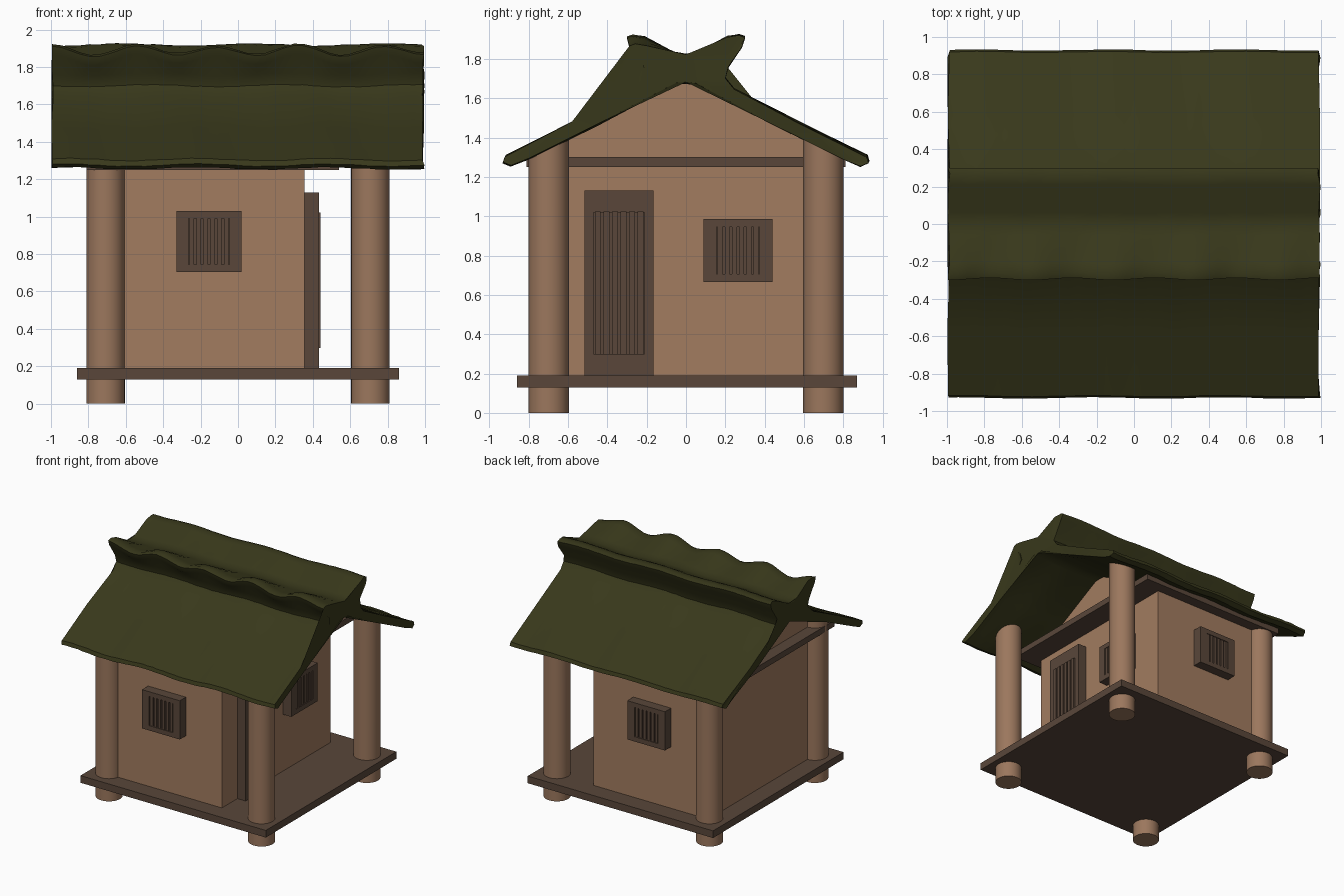
import bpy, bmesh, math, random
from mathutils import Matrix, Vector

if "Cube" in bpy.data.objects:
    bpy.data.objects.remove(bpy.data.objects["Cube"])

random.seed(4)


def material(name, rgb):
    m = bpy.data.materials.new(name)
    m.diffuse_color = (*rgb, 1)
    m.use_nodes = True
    m.node_tree.nodes["Principled BSDF"].inputs["Base Color"].default_value = m.diffuse_color
    return m


WALL = material("clay", (0.36, 0.20, 0.115))
POST = material("post_wood", (0.33, 0.185, 0.11))
DARK = material("dark_wood", (0.10, 0.062, 0.042))
THATCH = material("thatch", (0.040, 0.040, 0.011))


def finish(name, bm, mat, smooth=None):
    bmesh.ops.recalc_face_normals(bm, faces=bm.faces)
    me = bpy.data.meshes.new(name)
    bm.to_mesh(me)
    bm.free()
    me.materials.append(mat)
    ob = bpy.data.objects.new(name, me)
    bpy.context.collection.objects.link(ob)
    if smooth:
        bpy.ops.object.select_all(action='DESELECT')
        bpy.context.view_layer.objects.active = ob
        ob.select_set(True)
        bpy.ops.object.shade_smooth_by_angle(angle=math.radians(smooth))
    return ob


def add_box(bm, lo, hi):
    lo, hi = Vector(lo), Vector(hi)
    mat = Matrix.Translation((lo + hi) / 2) @ Matrix.Diagonal((*(hi - lo), 1))
    return bmesh.ops.create_cube(bm, size=1, matrix=mat)["verts"]


def box(name, lo, hi, mat):
    bm = bmesh.new()
    add_box(bm, lo, hi)
    return finish(name, bm, mat)


def loft(bm, rings):
    """Skin a list of closed rings and cap both ends."""
    vs = [[bm.verts.new(p) for p in r] for r in rings]
    n = len(vs[0])
    for a, b in zip(vs, vs[1:]):
        for i in range(n):
            j = (i + 1) % n
            bm.faces.new((a[i], a[j], b[j], b[i]))
    bm.faces.new(vs[0])
    bm.faces.new(vs[-1])


def slatted_panel(name, u, w, z0, z1, inset, bars, bar_out, wall, angle):
    """Framed panel with a recessed middle and vertical bars, facing -y before rotation."""
    thick, recess, iz = 0.08, 0.025, inset[1]
    bm = bmesh.new()
    add_box(bm, (u - w / 2, -wall - thick, z0), (u + w / 2, -wall + 0.01, z1))
    front = min(bm.faces, key=lambda f: f.calc_center_median().y)
    a, b = u - w / 2 + inset[0], u + w / 2 - inset[0]
    bmesh.ops.inset_region(bm, faces=[front], thickness=0.04)
    for v in front.verts:
        v.co.x = a if v.co.x < u else b
        v.co.z = z0 + iz if v.co.z < (z0 + z1) / 2 else z1 - iz
    face = bmesh.ops.extrude_discrete_faces(bm, faces=[front])["faces"][0]
    for v in face.verts:
        v.co.y += recess
    step = (b - a) / bars
    for i in range(bars):
        c = a + step * (i + 0.5)
        add_box(bm, (c - step * 0.34, -wall - thick - bar_out, z0 + iz - 0.003),
                (c + step * 0.34, -wall - thick + recess + 0.01, z1 - iz + 0.003))
    bmesh.ops.rotate(bm, verts=bm.verts, matrix=Matrix.Rotation(angle, 3, 'Z'))
    return finish(name, bm, DARK)


# Floor and ceiling plates
box("floor_platform", (-0.86, -0.86, 0.13), (0.86, 0.87, 0.19), DARK)
box("ceiling_plate", (-0.81, -0.81, 1.25), (0.54, 0.81, 1.30), DARK)

# Room walls with gable ends
gable = [(-0.72, 0.185), (0.72, 0.185), (0.72, 1.36), (0, 1.70), (-0.72, 1.36)]
bm = bmesh.new()
loft(bm, [[(x, y, z) for y, z in gable] for x in (-0.71, 0.355)])
finish("room_walls", bm, WALL)

# Corner posts, tops cut to the roof slope
for sx, side in ((-1, "left"), (1, "right")):
    for sy, end in ((-1, "front"), (1, "back")):
        bm = bmesh.new()
        bmesh.ops.create_cone(bm, cap_ends=True, segments=32, radius1=0.103, radius2=0.103,
                              depth=1.37, matrix=Matrix.Translation((sx * 0.708, sy * 0.698, 0.685)))
        for v in bm.verts:
            if v.co.z > 1:
                v.co.z = 1.375 - 0.48 * (abs(v.co.y) - 0.7)
        finish(f"{end}_{side}_post", bm, POST, 40)

# Windows and door
slatted_panel("front_window", -0.155, 0.35, 0.705, 1.03, (0.065, 0.04), 6, -0.005, 0.72, 0)
slatted_panel("back_window", 0.19, 0.35, 0.705, 1.03, (0.065, 0.04), 6, -0.005, 0.72, math.pi)
slatted_panel("side_window", 0.265, 0.35, 0.665, 0.985, (0.065, 0.04), 6, -0.005, 0.352, math.pi / 2)
slatted_panel("door", -0.34, 0.35, 0.19, 1.13, (0.045, 0.11), 6, 0.01, 0.352, math.pi / 2)

# Thatched roof: half profile (y, z) from ridge valley over the horn, down to the eave and back
half = [(0.06, 1.83), (0.21, 1.91), (0.27, 1.92), (0.30, 1.91), (0.285, 1.865), (0.215, 1.76),
        (0.20, 1.70), (0.245, 1.645), (0.58, 1.475), (0.92, 1.305), (0.93, 1.275), (0.89, 1.258),
        (0.80, 1.295), (0.45, 1.465), (0.05, 1.675)]
profile = [(0, 1.82)] + half + [(0, 1.68)] + [(-y, z) for y, z in reversed(half)]
rings = []
N = 40
for i in range(N + 1):
    x = -0.99 + 1.98 * i / N
    scallop = 0.5 - 0.5 * math.cos((x + 0.99) * math.tau / 0.44)
    ring = []
    for y, z in profile:
        wob = 0.006 * math.sin(x * 9 + y * 3) + random.uniform(-0.002, 0.002)
        dx = random.uniform(-0.009, 0.009) if i in (0, N) else 0
        dy = 0
        if y < -0.2 and z > 1.86:      # front horn is scalloped along its length
            wob -= 0.05 * scallop
            dy = 0.012 * scallop
        if abs(y) > 0.85:
            dy += wob * 0.5
        ring.append((x + dx, y + dy, z + wob))
    rings.append(ring)
bm = bmesh.new()
loft(bm, rings)
bmesh.ops.triangulate(bm, faces=[f for f in bm.faces if len(f.verts) > 4])
finish("thatched_roof", bm, THATCH, 35)
